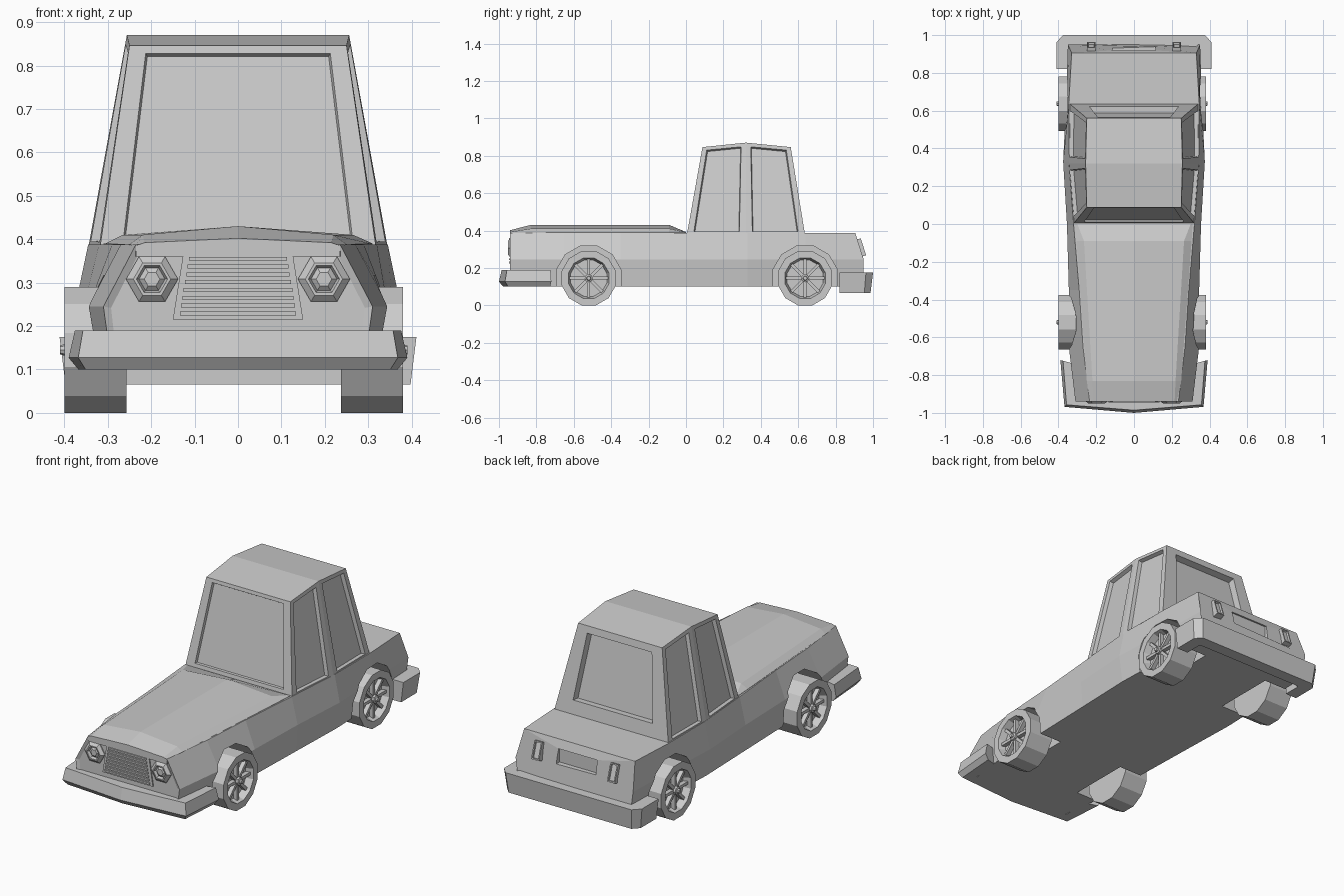
import bpy, bmesh, math
from mathutils import Vector, Matrix

if "Cube" in bpy.data.objects:
    bpy.data.objects.remove(bpy.data.objects["Cube"])


def finish(bm, name):
    bmesh.ops.recalc_face_normals(bm, faces=bm.faces)
    me = bpy.data.meshes.new(name)
    bm.to_mesh(me)
    bm.free()
    ob = bpy.data.objects.new(name, me)
    bpy.context.collection.objects.link(ob)
    return ob


def loft(sections):
    """Bridge equal closed sections and cap both ends."""
    bm = bmesh.new()
    rings = [[bm.verts.new(p) for p in s] for s in sections]
    n = len(rings[0])
    for a, b in zip(rings, rings[1:]):
        for i in range(n):
            j = (i + 1) % n
            bm.faces.new((a[i], a[j], b[j], b[i]))
    bm.faces.new(rings[0])
    bm.faces.new(rings[-1])
    bmesh.ops.recalc_face_normals(bm, faces=bm.faces)
    return bm


def mirrored(half):
    return half + [(-x, y, z) for x, y, z in reversed(half) if x > 1e-6]


def lathe(profile, n, axis, centre, sign=1, phase=0.0):
    """Closed solid from (radius, offset) points around the x or y axis."""
    secs = []
    for r, a in profile:
        ring = []
        for i in range(n):
            t = phase + 2 * math.pi * i / n
            u, v = r * math.cos(t), r * math.sin(t)
            p = (a * sign, u, v) if axis == 'x' else (u, a * sign, v)
            ring.append(Vector(p) + Vector(centre))
        secs.append(ring)
    return loft(secs)


def box(bm, centre, size, rot=Matrix()):
    m = Matrix.Translation(centre) @ rot @ Matrix.Diagonal((*size, 1))
    return bmesh.ops.create_cube(bm, size=1, matrix=m)['verts']


def recess(bm, f, side, top, bottom, depth):
    """Inset a four-sided face by fractions of its size, then push it in."""
    old = [v.co.copy() for v in f.verts]
    mid = sum((c.z for c in old)) / 4
    target = []
    for i, c in enumerate(old):
        a, b = old[i - 1], old[(i + 1) % 4]
        hor, ver = (a, b) if abs(a.z - c.z) < abs(b.z - c.z) else (b, a)
        k = top if c.z > mid else bottom
        target.append(c + (hor - c) * side + (ver - c) * k)
    bmesh.ops.inset_individual(bm, faces=[f], thickness=0.001)
    for v in f.verts:
        i = min(range(4), key=lambda k: (old[k] - v.co).length)
        v.co = target[i]
    f.normal_update()
    bmesh.ops.inset_individual(bm, faces=[f], thickness=0.006, depth=-depth)


# Lower body: (y at bottom, y at top, half widths at bottom, crease, top)
stations = [(-.94, -.94, .29, .31, .235), (-.65, -.65, .33, .345, .27),
            (-.35, -.35, .335, .345, .29), (0, 0, .345, .355, .32),
            (.33, .33, .355, .375, .345), (.64, .64, .345, .36, .345),
            (.95, .905, .33, .35, .33)]
bm = loft([mirrored([(b, y, .10), (c, y, .245), (t, yt, .388)])
           for y, yt, b, c, t in stations])
front = min(bm.faces, key=lambda f: f.calc_center_median().y)
bmesh.ops.inset_region(bm, faces=[front], thickness=.018, depth=-.008)
body = finish(bm, "body")

# Wheel wells and plate recess cut from the body
WHEEL_Y, WHEEL_Z = (-.52, .637), .145
cutters = []
for y in WHEEL_Y:
    for s in (-1, 1):
        cutters.append(finish(lathe([(.178, .2), (.178, .5)], 12, 'x', (0, y, WHEEL_Z),
                                    s, math.pi / 12), "wheel_well_cutter"))
bm = bmesh.new()
box(bm, (0, .96, .305), (.23, .1, .075))
cutters.append(finish(bm, "plate_cutter"))
for c in cutters:
    c.hide_render = True
    c.hide_viewport = True
    mod = body.modifiers.new("cut", 'BOOLEAN')
    mod.operation, mod.solver, mod.object = 'DIFFERENCE', 'EXACT', c

# Hood with a crowned centre
hood = [(0, .31, .39, .30, .391, .392), (-.09, .305, .39, .265, .41, .43),
        (-.83, .25, .388, .22, .41, .43), (-.94, .235, .385, .215, .392, .402)]
finish(loft([mirrored([(w, y, .36), (w, y, z), (wi, y, zi), (0, y, zc)])
             for y, w, z, wi, zi, zc in hood]), "hood")

# Cabin with recessed windows
cab = [(.005, .088, .318, .25, .846), (.32, .32, .345, .256, .87), (.636, .56, .34, .25, .846)]
bm = loft([mirrored([(b, yb, .38), (t, yt, z)]) for yb, yt, b, t, z in cab])
bm.normal_update()
for f in list(bm.faces):
    n = f.normal.copy()
    if abs(n.x) > .8:
        recess(bm, f, .11, .04, .03, .02)
    elif n.y < -.8:
        recess(bm, f, .08, .04, .06, .012)
    elif n.y > .8:
        recess(bm, f, .13, .08, .17, .035)
finish(bm, "cabin")


# Bumpers: a section swept between an inner and an outer path
def bumper(name, outer, inner, section):
    secs = []
    for (ox, oy), (ix, iy) in zip(outer, inner):
        secs.append([(ix + (ox - ix) * t, iy + (oy - iy) * t, z) for t, z in section])
    secs += [[(-x, y, z) for x, y, z in s] for s in reversed(secs) if s[0][0] > 0]
    finish(loft(secs), name)


bumper("front_bumper", [(.39, -.72), (.368, -.968), (0, -1.0)],
       [(.30, -.745), (.30, -.90), (0, -.91)],
       [(0, .10), (.75, .10), (1, .127), (.84, .19), (0, .19)])
bumper("rear_bumper", [(.411, .82), (.411, .962), (.375, 1.0)],
       [(.33, .82), (.33, .91), (.32, .92)],
       [(0, .065), (.83, .065), (1, .175), (0, .175)])

# Wheels: tyre with sunken rim, spokes and hub (the track sits slightly off centre)
tyre = [(.15, 0), (.15, .143), (.112, .143), (.1, .105), (.02, .105)]
hub = [(.022, .09), (.022, .14), (.013, .143), (.01, .153)]
for y, end in zip(WHEEL_Y, ("front", "rear")):
    for s, x0, side in ((-1, -.257, "left"), (1, .237, "right")):
        c = Vector((x0, y, WHEEL_Z))
        finish(lathe(tyre, 12, 'x', c, s, math.pi / 12), f"{end}_{side}_tyre")
        finish(lathe(hub, 8, 'x', c, s), f"{end}_{side}_hub")
        bm = bmesh.new()
        for i in range(8):
            rot = Matrix.Rotation(2 * math.pi * i / 8, 4, 'X')
            box(bm, c + Vector((s * .115, 0, 0)) + rot @ Vector((0, 0, .058)),
                (.026, .016, .09), rot)
        finish(bm, f"{end}_{side}_spokes")

# Headlights
lamp = [(.06, -.01), (.06, .004), (.043, .018), (.036, .018), (.03, .003), (.018, .012)]
for s, side in ((-1, "left"), (1, "right")):
    finish(lathe(lamp, 6, 'y', (s * .198, -.933, .308), -1), f"{side}_headlight")

# Grille plate and slats
finish(loft([mirrored([(.15, y, .215), (.126, y, .367)]) for y in (-.938, -.925)]),
       "grille_plate")
bm = bmesh.new()
for i in range(8):
    z = .229 + i * .018
    box(bm, (0, -.94, z), (.268 - i * .006, .012, .009))
finish(bm, "grille_slats")

# Tail lights, tilted with the rear panel
tilt = Matrix.Rotation(math.radians(18), 4, 'X')
for s, side in ((-1, "left"), (1, "right")):
    bm = bmesh.new()
    box(bm, (s * .226, .932, .308), (.046, .035, .095), tilt)
    bm.normal_update()
    back = max(bm.faces, key=lambda f: f.normal.y)
    bmesh.ops.inset_individual(bm, faces=[back], thickness=.009)
    bmesh.ops.inset_individual(bm, faces=[back], thickness=.002, depth=-.01)
    finish(bm, f"{side}_tail_light")
